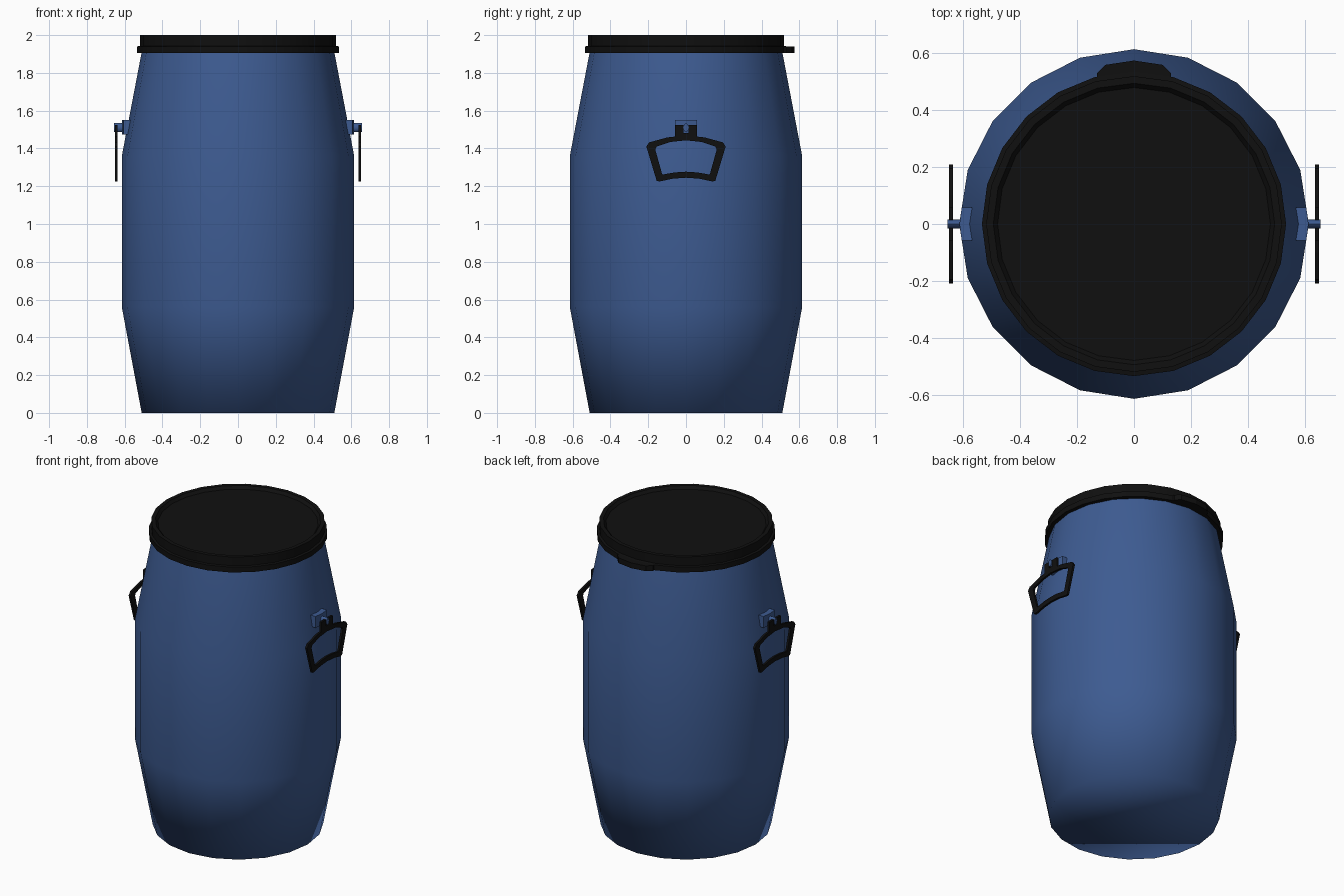
import bpy, bmesh, math

if "Cube" in bpy.data.objects:
    bpy.data.objects.remove(bpy.data.objects["Cube"])


def material(name, rgb):
    m = bpy.data.materials.new(name)
    m.diffuse_color = (*rgb, 1)
    m.use_nodes = True
    m.node_tree.nodes["Principled BSDF"].inputs["Base Color"].default_value = m.diffuse_color
    return m


BLUE = material("drum_blue", (0.047, 0.105, 0.285))
BLACK = material("matte_black", (0.005, 0.005, 0.005))


def finish(bm, name, mat, smooth_angle=None):
    bmesh.ops.recalc_face_normals(bm, faces=bm.faces)
    me = bpy.data.meshes.new(name)
    bm.to_mesh(me)
    bm.free()
    me.materials.append(mat)
    ob = bpy.data.objects.new(name, me)
    bpy.context.collection.objects.link(ob)
    if smooth_angle is not None:
        bpy.ops.object.select_all(action='DESELECT')
        ob.select_set(True)
        bpy.context.view_layer.objects.active = ob
        bpy.ops.object.shade_smooth_by_angle(angle=math.radians(smooth_angle))
    return ob


def lathe(profile, sides, cap_first=False, cap_last=False):
    bm = bmesh.new()
    rings = [[bm.verts.new((r * math.cos(2 * math.pi * i / sides),
                            r * math.sin(2 * math.pi * i / sides), z))
              for i in range(sides)] for r, z in profile]
    for a, b in zip(rings, rings[1:]):
        for i in range(sides):
            j = (i + 1) % sides
            bm.faces.new((a[i], a[j], b[j], b[i]))
    if cap_first:
        bm.faces.new(rings[0][::-1])
    if cap_last:
        bm.faces.new(rings[-1])
    return bm


def extrude_all(bm, vec):
    geo = bmesh.ops.extrude_face_region(bm, geom=bm.faces[:], use_keep_orig=True)
    verts = [g for g in geo["geom"] if isinstance(g, bmesh.types.BMVert)]
    bmesh.ops.translate(bm, verts=verts, vec=vec)


def prism(points, vec):
    bm = bmesh.new()
    bm.faces.new([bm.verts.new(p) for p in points])
    extrude_all(bm, vec)
    return bm


# Drum body, softly shaded into its base
body = finish(lathe([(0.51, 0), (0.615, 0.56), (0.615, 1.36), (0.508, 1.92)],
                    20, cap_first=True), "drum_body", BLUE)
for p in body.data.polygons:
    p.use_smooth = True

# Lid with clamp flange and shallow recess
finish(lathe([(0.50, 1.905), (0.535, 1.905), (0.535, 1.94), (0.52, 1.943),
              (0.52, 2.0), (0.495, 2.0), (0.48, 1.982)], 24, cap_last=True),
       "lid", BLACK, 40)

# Clamp latch at the back of the flange
half = [(0.13, 0.5), (0.13, 0.53), (0.10, 0.56)]
tab = half + [(0, 0.575)] + [(-x, y) for x, y in half[::-1]]
finish(prism([(x, y, 1.905) for x, y in tab], (0, 0, 0.035)), "lid_latch", BLACK)

# Handle frame half outline: outer and inner (y, z) pairs from top to bottom
OUTER = [(0, 1.47), (0.10, 1.458), (0.195, 1.432), (0.21, 1.41),
         (0.155, 1.228), (0.14, 1.225), (0.07, 1.24), (0, 1.245)]
INNER = [(0, 1.443), (0.085, 1.434), (0.155, 1.41), (0.163, 1.395),
         (0.127, 1.266), (0.122, 1.262), (0.06, 1.273), (0, 1.277)]


def mirrored(pts):
    return pts + [(-y, z) for y, z in pts[-2:0:-1]]


for s, side in ((-1, "left"), (1, "right")):
    # Handle frame
    bm = bmesh.new()
    o, i = ([bm.verts.new((s * 0.637, y, z)) for y, z in mirrored(p)]
            for p in (OUTER, INNER))
    for k in range(len(o)):
        n = (k + 1) % len(o)
        bm.faces.new((o[k], o[n], i[n], i[k]))
    extrude_all(bm, (s * 0.014, 0, 0))
    finish(bm, side + "_handle", BLACK)

    # Forked stem hanging the handle from the peg
    fork = [(-0.058, 1.455), (0.058, 1.455), (0.058, 1.525), (0.014, 1.525),
            (0.014, 1.482), (-0.014, 1.482), (-0.014, 1.525), (-0.058, 1.525)]
    finish(prism([(s * 0.637, y, z) for y, z in fork], (s * 0.014, 0, 0)),
           side + "_handle_stem", BLACK)

    # Mounting block, bent to follow the drum wall
    block = [(0.56, -0.058), (0.606, -0.058), (0.614, 0), (0.606, 0.058),
             (0.56, 0.058)]
    finish(prism([(s * x, y, 1.475) for x, y in block], (0, 0, 0.075)),
           side + "_mount", BLUE)

    # Peg
    peg = [(0.015 * math.cos(a * math.pi / 4), 1.51 + 0.024 * math.sin(a * math.pi / 4))
           for a in range(8)]
    finish(prism([(s * 0.60, y, z) for y, z in peg], (s * 0.056, 0, 0)),
           side + "_peg", BLUE, 50)
